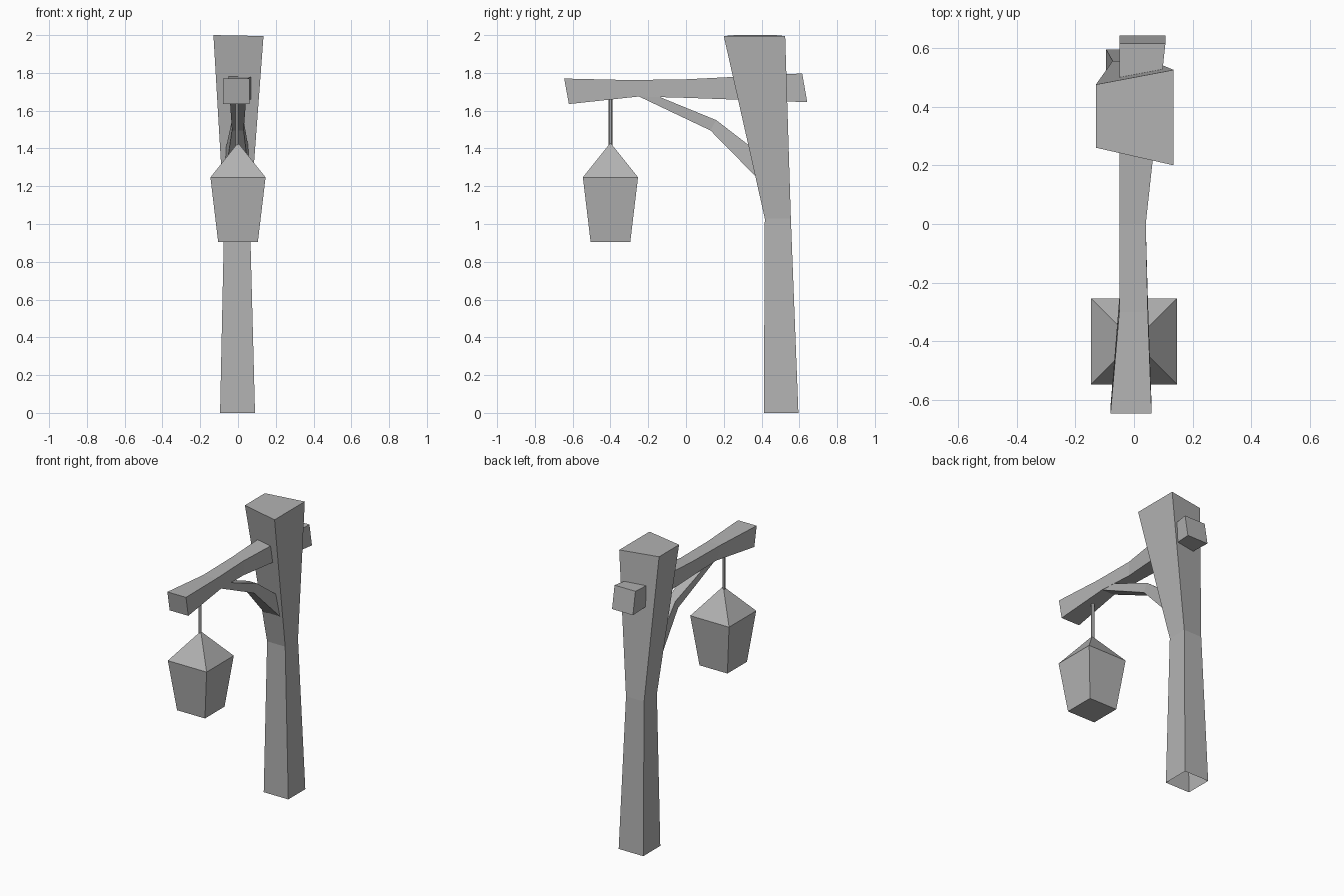
import bpy, bmesh
from mathutils import Vector

cube = bpy.data.objects.get("Cube")
if cube:
    bpy.data.objects.remove(cube)

grey = bpy.data.materials.new("plain grey")
grey.use_nodes = True
colour = (0.45, 0.45, 0.45, 1)
grey.diffuse_color = colour
grey.node_tree.nodes["Principled BSDF"].inputs["Base Color"].default_value = colour


def loft(name, rings, cap_start=True, cap_end=True):
    """Skin a list of equal-sized rings of points into one flat-shaded object."""
    bm = bmesh.new()
    loops = [[bm.verts.new(p) for p in ring] for ring in rings]
    n = len(loops[0])
    for a, b in zip(loops, loops[1:]):
        for i in range(n):
            j = (i + 1) % n
            bm.faces.new((a[i], a[j], b[j], b[i]))
    if cap_start:
        bm.faces.new(loops[0][::-1])
    if cap_end:
        bm.faces.new(loops[-1])
    bmesh.ops.remove_doubles(bm, verts=bm.verts, dist=0.0005)
    bmesh.ops.recalc_face_normals(bm, faces=bm.faces)
    mesh = bpy.data.meshes.new(name)
    bm.to_mesh(mesh)
    bm.free()
    mesh.materials.append(grey)
    obj = bpy.data.objects.new(name, mesh)
    bpy.context.collection.objects.link(obj)
    return obj


def level(x0, x1, y0, y1, z):
    """Horizontal rectangle."""
    return [(x0, y0, z), (x1, y0, z), (x1, y1, z), (x0, y1, z)]


def section(x0, x1, low, high):
    """Cross-section between a lower and an upper (y, z) point."""
    return [(x0, *low), (x1, *low), (x1, *high), (x0, *high)]


# Post: pinched at mid height, skewed top, open underneath
post_top = [(-0.13, 0.26, 2), (0.135, 0.2, 1.995), (0.135, 0.525, 1.995), (-0.13, 0.475, 2)]
loft("post", [level(-0.095, 0.09, 0.412, 0.595, 0),
              level(-0.073, 0.063, 0.417, 0.555, 1.03),
              post_top], cap_start=False)

# Beam: runs through the post, flared at both ends
loft("beam", [section(-0.08, 0.06, (-0.62, 1.635), (-0.645, 1.77)),
              section(-0.05, 0.047, (-0.25, 1.675), (-0.3, 1.762)),
              section(-0.05, 0.04, (0, 1.668), (0, 1.766)),
              section(-0.05, 0.107, (0.642, 1.645), (0.615, 1.797))])

# Brace: bent strut from the post up to the beam
loft("brace", [section(-0.045, 0.045, (-0.27, 1.685), (-0.17, 1.685)),
               section(-0.032, 0.03, (0.13, 1.495), (0.16, 1.55)),
               section(-0.072, 0.062, (0.4, 1.22), (0.4, 1.365))])

# Hanging rod
bpy.ops.mesh.primitive_cylinder_add(vertices=6, radius=0.01, depth=0.28,
                                    location=(-0.005, -0.4, 1.545))
rod = bpy.context.object
rod.name = "hanging_rod"
rod.data.materials.append(grey)

# Lantern: tapered body under a pyramid roof
centre = Vector((0, -0.4, 0))


def square(half, z):
    return [centre + Vector(p) for p in level(-half, half, -half, half, z)]


loft("lantern", [square(0.105, 0.905), square(0.146, 1.247), square(0.004, 1.425)])
